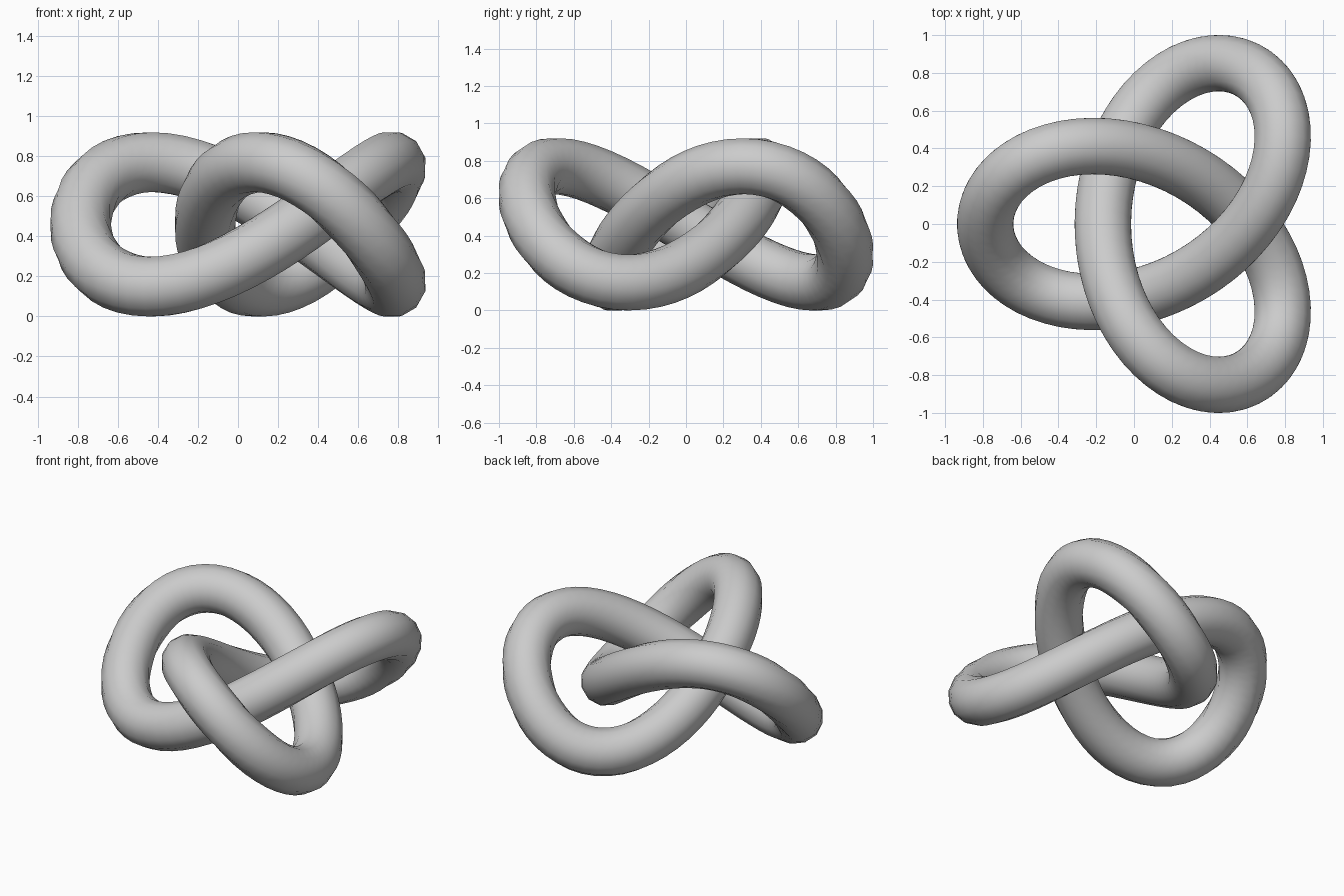
import bpy, bmesh
from math import sin, cos, pi, tau
from mathutils import Vector

cube = bpy.data.objects.get("Cube")
if cube:
    bpy.data.objects.remove(cube, do_unlink=True)

SCALE = 0.311          # size of the knot path
RADIUS = 0.154         # tube radius at its corners
RINGS, SIDES = 120, 12
CENTRE = Vector((0.146, 0, 0.46))


def path(t):
    """Closed trefoil path with one lobe pointing to -x."""
    return CENTRE + SCALE * Vector((cos(t) - 2 * cos(2 * t),
                                    -sin(t) - 2 * sin(2 * t),
                                    sin(3 * t)))


# Sweep a round section along the path
bm = bmesh.new()
rings = []
for i in range(RINGS):
    t = tau * i / RINGS
    tangent = (path(t + 0.001) - path(t - 0.001)).normalized()
    side = tangent.cross(Vector((0, 0, 1))).normalized()
    up = side.cross(tangent)
    angles = [tau * (j + 0.5) / SIDES for j in range(SIDES)]
    rings.append([bm.verts.new(path(t) + RADIUS * (side * cos(a) + up * sin(a)))
                  for a in angles])

# Join neighbouring rings, closing the loop
for i, ring in enumerate(rings):
    following = rings[(i + 1) % RINGS]
    for j in range(SIDES):
        k = (j + 1) % SIDES
        bm.faces.new((ring[j], ring[k], following[k], following[j]))
bmesh.ops.recalc_face_normals(bm, faces=bm.faces)
for face in bm.faces:
    face.smooth = True

mesh = bpy.data.meshes.new("knot_tube")
bm.to_mesh(mesh)
bm.free()
knot = bpy.data.objects.new("knot_tube", mesh)
bpy.context.collection.objects.link(knot)

# Plain grey material
grey = bpy.data.materials.new("light_grey")
grey.use_nodes = True
colour = (0.6, 0.6, 0.6, 1)
grey.diffuse_color = colour
for node in grey.node_tree.nodes:
    if node.type == 'BSDF_PRINCIPLED':
        node.inputs["Base Color"].default_value = colour
mesh.materials.append(grey)
